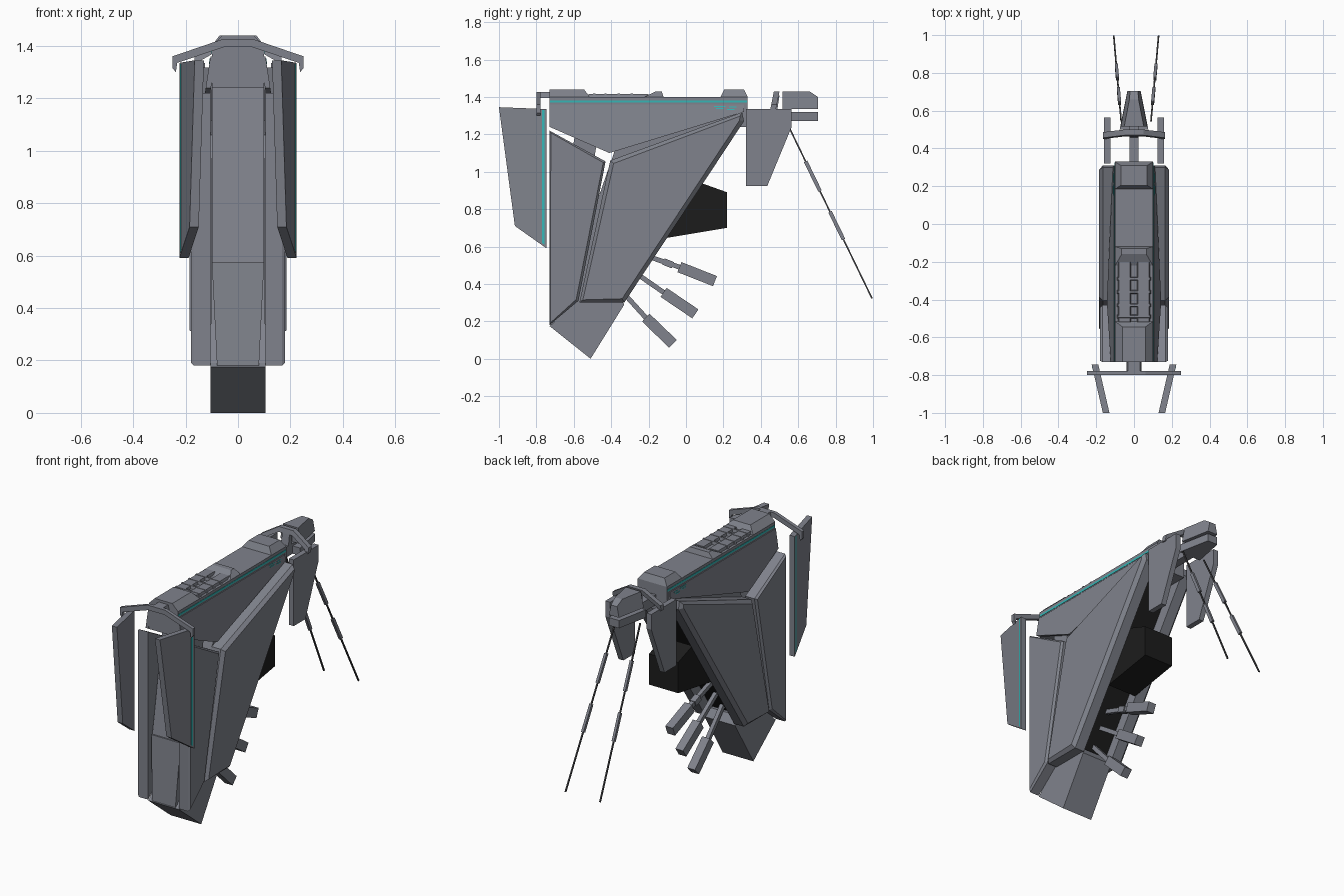
import bpy, bmesh
from mathutils import Vector

if "Cube" in bpy.data.objects:
    bpy.data.objects.remove(bpy.data.objects["Cube"])


def material(name, rgb):
    m = bpy.data.materials.new(name)
    m.diffuse_color = (*rgb, 1)
    m.use_nodes = True
    m.node_tree.nodes["Principled BSDF"].inputs["Base Color"].default_value = m.diffuse_color
    return m


GREY = material("hull grey", (0.215, 0.225, 0.262))
BLACK = material("inner black", (0.012, 0.012, 0.012))
DARK = material("rod dark grey", (0.06, 0.06, 0.065))
TEAL = material("teal stripe", (0.035, 0.47, 0.47))


def solids(name, ring_pairs, mat, chamfer=0, depth=0):
    """Join closed lofts between two rings; optionally chamfer the second cap."""
    bm = bmesh.new()
    for ring_a, ring_b in ring_pairs:
        a = [bm.verts.new(p) for p in ring_a]
        b = [bm.verts.new(p) for p in ring_b]
        n = len(a)
        fs = [bm.faces.new(a), bm.faces.new(b)]
        fs += [bm.faces.new((a[i], a[(i + 1) % n], b[(i + 1) % n], b[i])) for i in range(n)]
        bmesh.ops.recalc_face_normals(bm, faces=fs)
        if chamfer:
            bmesh.ops.inset_region(bm, faces=[fs[1]], thickness=chamfer, depth=depth)
    me = bpy.data.meshes.new(name)
    bm.to_mesh(me)
    bm.free()
    me.materials.append(mat)
    ob = bpy.data.objects.new(name, me)
    bpy.context.collection.objects.link(ob)
    return ob


def side_prism(name, pts, x0, x1, mat=GREY, mirror=True, chamfer=0, depth=0):
    """(y, z) profile extruded across x; x0 and x1 may depend on y and z."""
    f0 = x0 if callable(x0) else lambda y, z: x0
    f1 = x1 if callable(x1) else lambda y, z: x1
    pairs = [([(s * f0(y, z), y, z) for y, z in pts], [(s * f1(y, z), y, z) for y, z in pts])
             for s in ((1, -1) if mirror else (1,))]
    return solids(name, pairs, mat, chamfer, depth)


def block(name, w, y0, y1, z0, z1, iw=0, i0=0, i1=0, x=0, mat=GREY):
    """Box of half width w whose top is drawn in at the sides, front and back."""
    def ring(w, a, b, z):
        return [(x - w, a, z), (x + w, a, z), (x + w, b, z), (x - w, b, z)]
    return solids(name, [(ring(w, y0, y1, z0), ring(w - iw, y0 + i0, y1 - i1, z1))], mat)


def beams(name, segs, mat=GREY):
    """Square bars between points: (start, end, half width in x, half height)."""
    pairs = []
    for p, q, w, h in segs:
        p, q = Vector(p), Vector(q)
        d = (q - p).normalized()
        u = Vector((1, 0, 0))
        v = d.cross(u).normalized()
        pairs.append(tuple([c + u * w * i + v * h * j
                            for i, j in ((1, 1), (1, -1), (-1, -1), (-1, 1))] for c in (p, q)))
    return solids(name, pairs, mat)


def arch(name, half, y_of_z):
    """Cross-section in (x, z), mirrored in x, with front and back y from height."""
    pts = half + [(-x, z) for x, z in reversed(half)]
    return solids(name, [([(x, y_of_z(z)[0], z) for x, z in pts],
                          [(x, y_of_z(z)[1], z) for x, z in pts])], GREY)


# Upper body: centre beam with sloping plates hanging on both sides
shoulder = lambda y, z: 0.105 + (1.36 - z) * 0.15
side_prism("shoulder_plate", [(-.73, 1.36), (.31, 1.36), (.31, 1.32), (-.41, 1.10), (-.73, 1.24)],
           lambda y, z: shoulder(y, z) - .02, shoulder)
block("upper_body", .1, -.73, .33, 1.24, 1.365)
block("top_deck", .1, -.73, .33, 1.36, 1.40)
side_prism("deck_stripe", [(-.728, 1.369), (.325, 1.369), (.325, 1.382), (-.728, 1.382)], .098, .102, TEAL)
for i, (y0, y1, z) in enumerate([(.23, .27, 1.343), (.15, .21, 1.347), (.22, .26, 1.33), (.16, .2, 1.335)]):
    side_prism(f"side_mark_{i}", [(y0, z), (y1, z), (y1, z + .005), (y0, z + .005)],
               shoulder, lambda y, z: shoulder(y, z) + .002, TEAL)

# Deck equipment
block("front_deck_block", .1, -.73, -.515, 1.40, 1.44, .04, 0, .03)
block("rear_deck_block", .1, .185, .33, 1.40, 1.44, .03, .02, .02)
block("middle_deck_block", .1, -.22, -.12, 1.40, 1.43, .035, .06, .01)
for s in (-1, 1):
    block("deck_rail", .034, -.52, -.2, 1.40, 1.416, .004, 0, 0, x=s * .05)
for y in (-.5, -.44, -.37, -.3):
    block("deck_rib", .09, y, y + .02, 1.40, 1.418, .006, .004, .004)
block("front_spine", .04, -.78, -.56, 1.395, 1.425, .008)

# Large side armour
side_prism("front_armour", [(-.73, 1.22), (-.43, 1.055), (-.575, .31), (-.73, .18)],
           .105, .168, chamfer=.014, depth=.012)
side_prism("rear_armour", [(-.405, 1.06), (.30, 1.318), (.31, 1.27), (-.33, .30), (-.57, .30)],
           .1, .165, chamfer=.024, depth=.02)

# Inner hull: grey sides and front, black rear slope
hull = side_prism("inner_hull", [(-.38, 1.115), (.24, 1.30), (-.38, .34), (-.62, .34), (-.56, .6)],
                  -.103, .103, GREY, mirror=False)
hull.data.materials.append(BLACK)
for p in hull.data.polygons:
    if p.normal.y > .3:
        p.material_index = 1
side_prism("rear_box", [(.08, .94), (.22, .89), (.22, .70), (-.11, .645), (-.18, .75)],
           -.1, .1, BLACK, mirror=False)

# Sloping centre panel between the front armour plates
side_prism("front_panel", [(-.585, 1.25), (-.70, .55), (-.58, .55), (-.46, 1.25)],
           -.1, .1, mirror=False)

# Lower body and its tapered front cover
side_prism("lower_body", [(-.62, .34), (-.71, .19), (-.73, .175), (-.51, 0), (-.33, .29), (-.36, .34)],
           -.105, .105, mirror=False)
cover = lambda y, z: .08 + (z - .18) * .05
side_prism("front_cover", [(-.705, .575), (-.728, .18), (-.66, .18), (-.58, .575)],
           lambda y, z: -cover(y, z), cover, mirror=False)

# Front fins, toed in, with stripe and crossbar
fin_out = lambda y, z: .165 + (y + 1) * .06 / .26
side_prism("front_fin", [(-1, 1.345), (-.745, 1.335), (-.745, .59), (-.915, .71)],
           lambda y, z: fin_out(y, z) - .035, fin_out)
side_prism("front_fin_stripe", [(-.77, 1.33), (-.757, 1.33), (-.757, .61), (-.77, .62)],
           lambda y, z: fin_out(y, z) - .002, lambda y, z: fin_out(y, z) + .001, TEAL)
arch("front_crossbar", [(.06, 1.425), (.25, 1.36), (.25, 1.315), (.237, 1.30), (.232, 1.335), (.055, 1.395)],
     lambda z: (-.80, -.778))

# Rear boom, arch, fins and head
block("rear_boom", .025, .3, .54, 1.27, 1.333)
arch("rear_arch", [(.05, 1.43), (.165, 1.36), (.165, 1.325), (.145, 1.325), (.14, 1.345), (.045, 1.40)],
     lambda z: (.45 + (z - 1.33) * .2, .48 + (z - 1.33) * .2))
beams("rear_arch_post", [((0, .47, 1.31), (0, .485, 1.41), .025, .015)])
side_prism("rear_fin", [(.32, 1.335), (.565, 1.335), (.565, 1.24), (.435, .925), (.32, .925)], .125, .158)
head = lambda y, z: .072 - max(0, y - .52) * .2 - (z - 1.33) * .2
side_prism("head_top", [(.515, 1.335), (.515, 1.43), (.66, 1.43), (.705, 1.40), (.705, 1.335)],
           lambda y, z: -head(y, z), head, mirror=False)
jaw = lambda y, z: .066 - (y - .55) * .2
side_prism("head_bottom", [(.5, 1.27), (.5, 1.318), (.705, 1.318), (.705, 1.27)],
           lambda y, z: -jaw(y, z), jaw, mirror=False)

# Trailing antennae with thicker sleeves
for side, xa, xb in (("left", -.068, -.107), ("right", .09, .13)):
    a, b = Vector((xa, .545, 1.25)), Vector((xb, .995, .322))
    beams(side + "_antenna", [(a, b, .004, .004)], DARK)
    beams(side + "_antenna_sleeves",
          [(a.lerp(b, t), a.lerp(b, u), .008, .010) for t, u in ((.21, .38), (.5, .66))])

# Three paddles below the rear slope
for i, (root, neck, tip) in enumerate([((-.24, .56), (-.035, .49), (.155, .415)),
                                       ((-.30, .48), (-.12, .355), (.05, .24)),
                                       ((-.36, .38), (-.215, .22), (-.07, .08))]):
    p, q, r = (Vector((0, *c)) for c in (root, neck, tip))
    beams(f"paddle_{i}", [(p, q, .012, .013), (q, r, .026, .029)])
beams("paddle_joint", [((0, -.12, .52), (0, -.07, .50), .018, .018)])
